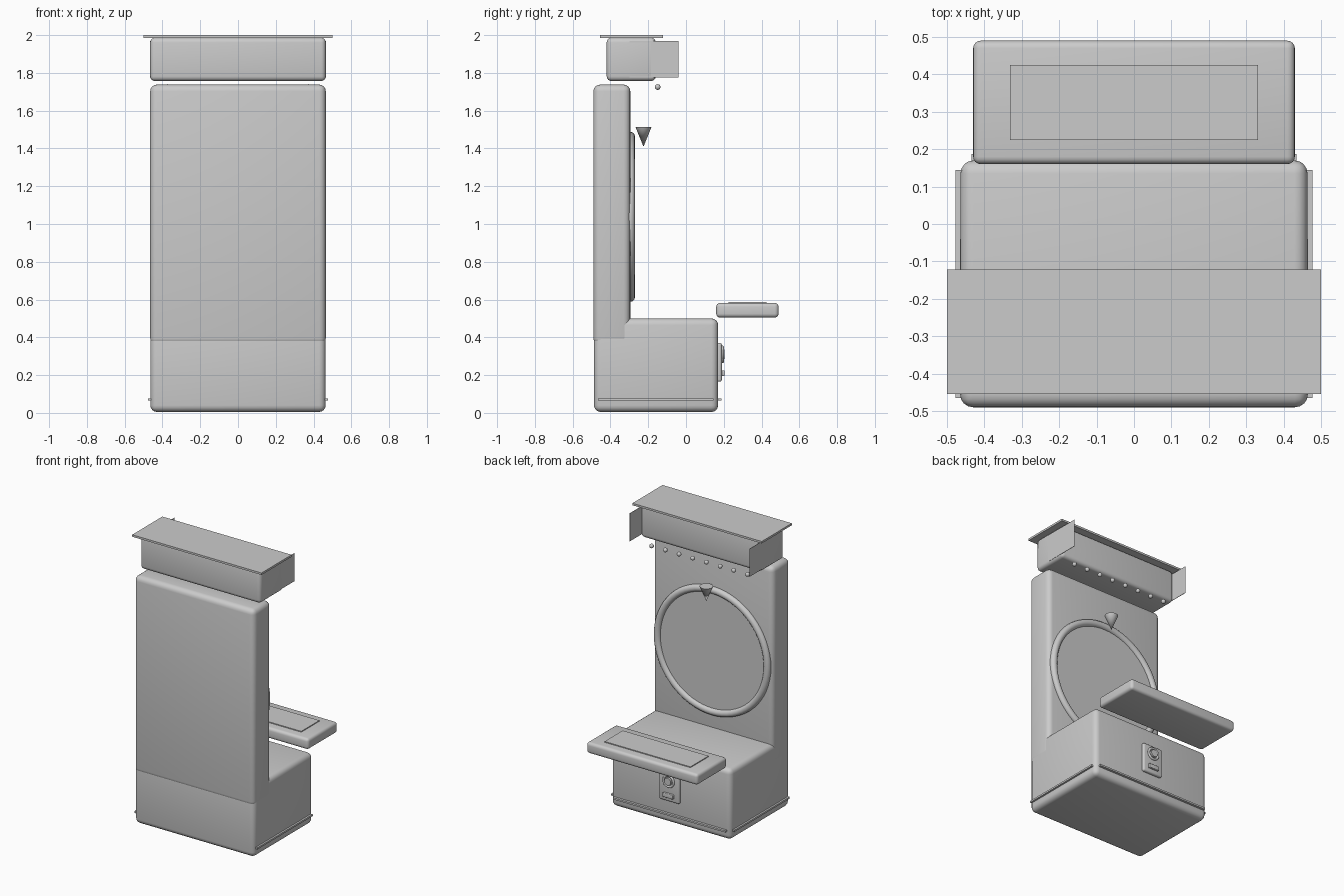
import bpy
import math

cube = bpy.data.objects.get("Cube")
if cube:
    bpy.data.objects.remove(cube, do_unlink=True)

grey = bpy.data.materials.new("plain_grey")
grey.use_nodes = True
COLOUR = (0.6, 0.6, 0.6, 1)
grey.diffuse_color = COLOUR
grey.node_tree.nodes["Principled BSDF"].inputs["Base Color"].default_value = COLOUR


def finish(name, smooth=True):
    ob = bpy.context.object
    ob.name = name
    ob.data.materials.append(grey)
    if smooth:
        bpy.ops.object.shade_smooth_by_angle(angle=math.radians(35))
    return ob


def box(name, x, y, z, bevel=0.0):
    """Box from (min, max) ranges, with optional rounded edges."""
    spans = (x, y, z)
    bpy.ops.mesh.primitive_cube_add(size=1, location=[(a + b) / 2 for a, b in spans])
    ob = bpy.context.object
    ob.scale = [b - a for a, b in spans]
    bpy.ops.object.transform_apply(location=False, rotation=False, scale=True)
    if bevel:
        mod = ob.modifiers.new("rounding", "BEVEL")
        mod.width = bevel
        mod.segments = 4
        bpy.ops.object.modifier_apply(modifier=mod.name)
    return finish(name, bevel > 0)


def cylinder(name, radius, depth, loc):
    bpy.ops.mesh.primitive_cylinder_add(vertices=48, radius=radius, depth=depth,
                                        location=loc, rotation=(math.pi / 2, 0, 0))
    return finish(name)


def ring(name, major, minor, loc):
    bpy.ops.mesh.primitive_torus_add(major_radius=major, minor_radius=minor,
                                     major_segments=64, minor_segments=12,
                                     location=loc, rotation=(math.pi / 2, 0, 0))
    return finish(name)


# Cabinet bodies
box("base_cabinet", (-0.464, 0.464), (-0.487, 0.17), (0.005, 0.5), 0.035)
box("upper_cabinet", (-0.465, 0.465), (-0.49, -0.295), (0.36, 1.738), 0.035)

# Sign with its cover and side flaps
box("sign_box", (-0.465, 0.465), (-0.42, -0.16), (1.757, 1.986), 0.025)
box("sign_cover", (-0.5, 0.5), (-0.455, -0.122), (1.986, 2.0))
for side, s in (("right", -1), ("left", 1)):
    box(f"sign_flap_{side}", sorted((s * 0.462, s * 0.465)), (-0.3, -0.04), (1.775, 1.97))
    box(f"base_trim_{side}", sorted((s * 0.46, s * 0.477)), (-0.465, 0.145), (0.065, 0.077))
box("base_trim_wide", (-0.435, 0.435), (0.165, 0.187), (0.065, 0.077))

# Row of bulbs under the sign
for i in range(8):
    bpy.ops.mesh.primitive_uv_sphere_add(segments=16, ring_count=10, radius=0.015,
                                         location=(-0.371 + 0.106 * i, -0.15, 1.725))
    finish(f"bulb_{i + 1}")

# Wheel and pointer
cylinder("wheel_disc", 0.42, 0.02, (0, -0.3, 1.038))
ring("wheel_rim", 0.425, 0.025, (0, -0.295, 1.038))
bpy.ops.mesh.primitive_cone_add(vertices=32, radius1=0.043, depth=0.105,
                                location=(0, -0.225, 1.462), rotation=(math.pi, 0, 0))
finish("pointer")

# Control tray
box("control_tray", (-0.43, 0.43), (0.16, 0.49), (0.505, 0.582), 0.02)
box("control_panel", (-0.332, 0.332), (0.225, 0.425), (0.57, 0.588))

# Coin unit
box("coin_plate", (-0.078, 0.078), (0.16, 0.19), (0.165, 0.37), 0.012)
ring("coin_ring", 0.038, 0.008, (0, 0.193, 0.31))
cylinder("coin_knob", 0.025, 0.03, (0, 0.19, 0.31))
box("coin_tray", (-0.04, 0.04), (0.18, 0.205), (0.195, 0.225), 0.005)
